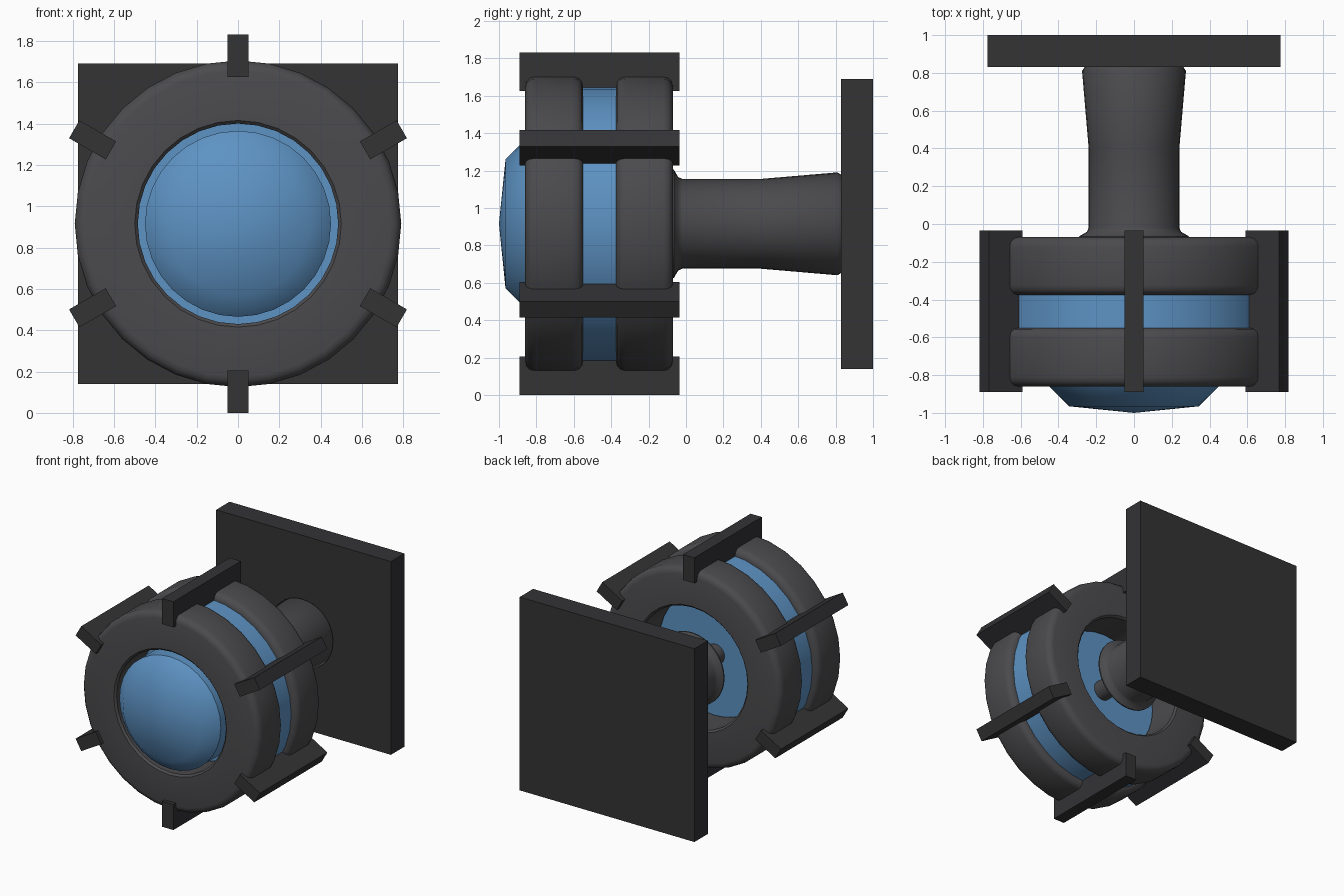
import bpy, bmesh, math
from mathutils import Matrix, Vector

if "Cube" in bpy.data.objects:
    bpy.data.objects.remove(bpy.data.objects["Cube"])

AXIS_Z = 0.915
SIDES = 32


def material(name, rgb):
    m = bpy.data.materials.new(name)
    m.diffuse_color = (*rgb, 1)
    m.use_nodes = True
    m.node_tree.nodes["Principled BSDF"].inputs["Base Color"].default_value = m.diffuse_color
    return m


BLUE = material("blue", (0.11, 0.29, 0.55))
GREY = material("grey", (0.07, 0.07, 0.075))
DARK = material("dark_grey", (0.033, 0.033, 0.036))


def finish(name, bm, mat, angle=None):
    bmesh.ops.recalc_face_normals(bm, faces=bm.faces)
    mesh = bpy.data.meshes.new(name)
    bm.to_mesh(mesh)
    bm.free()
    mesh.materials.append(mat)
    ob = bpy.data.objects.new(name, mesh)
    bpy.context.collection.objects.link(ob)
    if angle:
        bpy.ops.object.select_all(action='DESELECT')
        ob.select_set(True)
        bpy.context.view_layer.objects.active = ob
        bpy.ops.object.shade_smooth_by_angle(angle=math.radians(angle))
    return ob


def lathe(name, profile, mat, closed=False, angle=42):
    """Spin (radius, y) points around the horizontal axis."""
    bm = bmesh.new()
    verts = [bm.verts.new((0, y, AXIS_Z + r)) for r, y in profile]
    pairs = list(zip(verts, verts[1:]))
    if closed:
        pairs.append((verts[-1], verts[0]))
    edges = [bm.edges.new(p) for p in pairs]
    bmesh.ops.spin(bm, geom=verts + edges, cent=(0, 0, AXIS_Z), axis=(0, 1, 0),
                   angle=math.tau, steps=SIDES, use_duplicate=False)
    bmesh.ops.remove_doubles(bm, verts=bm.verts, dist=1e-4)
    return finish(name, bm, mat, angle)


def box(name, size, center, mat, rot=Matrix()):
    bm = bmesh.new()
    bmesh.ops.create_cube(bm, size=1)
    place = (Matrix.Translation((0, 0, AXIS_Z)) @ rot
             @ Matrix.Translation(center) @ Matrix.Diagonal((*size, 1)))
    bmesh.ops.transform(bm, matrix=place, verts=bm.verts)
    return finish(name, bm, mat)


# Wall plate
box("wall_plate", (1.55, 0.17, 1.55), (0, 0.915, 0), DARK)

# Stem with flared lip, and a thin axle into the drum
lathe("stem", [(0, 0.83), (0.262, 0.83), (0.275, 0.81), (0.24, 0.4), (0.24, -0.02),
               (0.25, -0.042), (0.29, -0.065), (0.29, -0.075), (0, -0.075)], GREY)
lathe("axle", [(0.08, -0.07), (0.08, -0.38)], GREY)

# Central drum
lathe("drum", [(0, -0.375), (0.735, -0.375), (0.735, -0.55), (0, -0.55)], BLUE)

# Front dome
lathe("dome", [(0, -0.55), (0.45, -0.55), (0.45, -0.86), (0.345, -0.965), (0, -1.0)], BLUE)


# Thick rounded rings on either side of the drum
def ring(name, y0, y1):
    R, r, b = 0.79, 0.05, 0.015
    pts = [(0.485, y0 + b), (0.485 + b, y0)]
    for cy, start in ((y0 + r, -90), (y1 - r, 0)):
        for i in range(4):
            a = math.radians(start + i * 30)
            pts.append((R - r + r * math.cos(a), cy + r * math.sin(a)))
    pts += [(0.485 + b, y1), (0.485, y1 - b)]
    lathe(name, pts, GREY, closed=True)


ring("front_ring", -0.86, -0.55)
ring("rear_ring", -0.375, -0.07)

# Six radial fins clamped across the rings
for i in range(6):
    box(f"fin_{i + 1}", (0.1, 0.855, 0.205), (0, -0.4625, 0.8125), DARK,
        Matrix.Rotation(math.radians(60 * i), 4, 'Y'))
